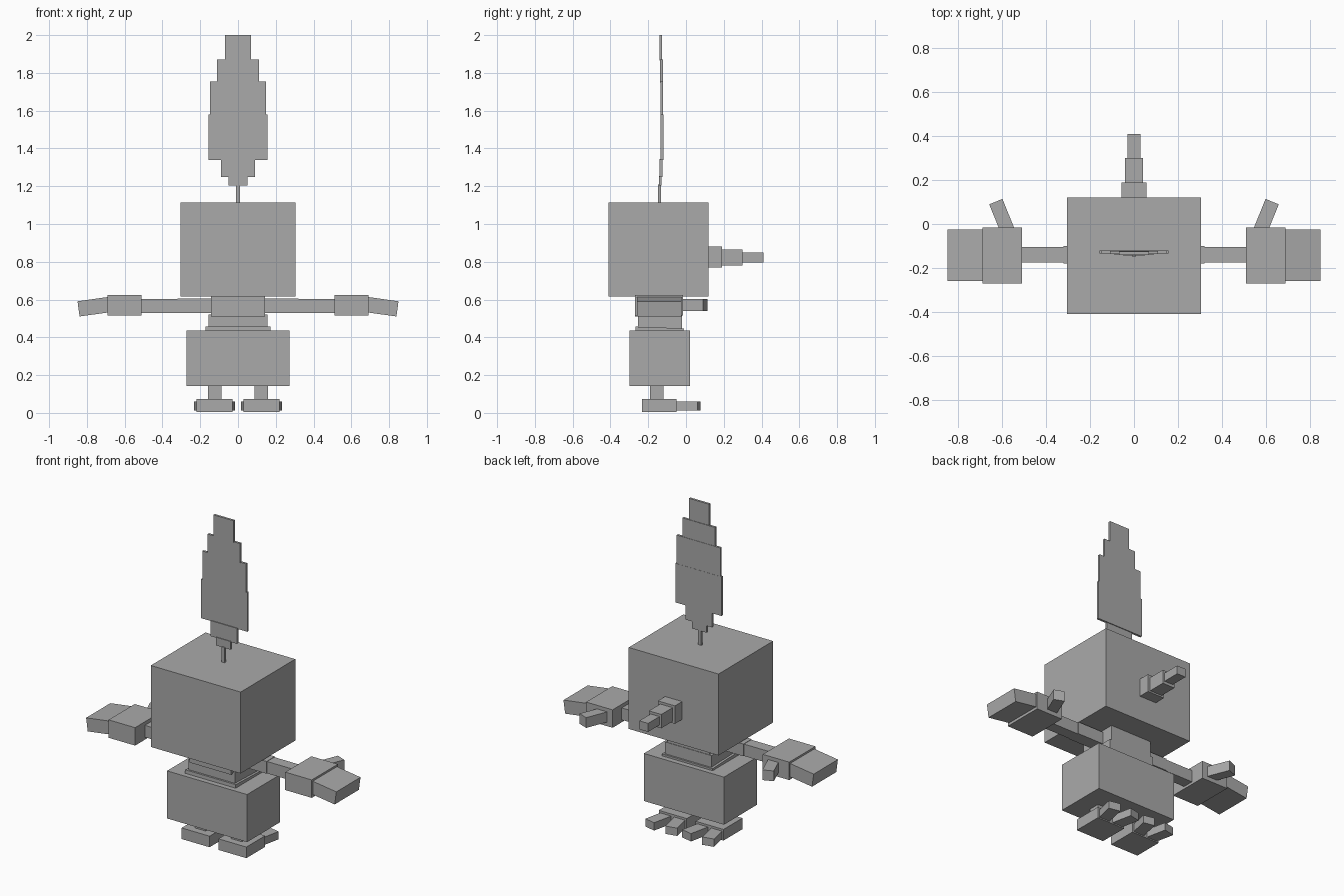
import bpy
import bmesh
from math import radians
from mathutils import Matrix, Vector

cube = bpy.data.objects.get("Cube")
if cube:
    bpy.data.objects.remove(cube, do_unlink=True)

grey = bpy.data.materials.new("plain grey")
grey.use_nodes = True
colour = (0.4, 0.4, 0.4, 1)
grey.diffuse_color = colour
grey.node_tree.nodes["Principled BSDF"].inputs["Base Color"].default_value = colour


def box(name, x, y, z, turn=0, axis="Z", mirror=False):
    """Box between (min, max) pairs, turned about its centre, optionally mirrored in x."""
    spans = (x, y, z)
    centre = Vector([(a + b) / 2 for a, b in spans])
    size = [b - a for a, b in spans]
    bm = bmesh.new()
    bmesh.ops.create_cube(bm, size=1)
    bm.transform(Matrix.Translation(centre)
                 @ Matrix.Rotation(radians(turn), 4, axis)
                 @ Matrix.Diagonal((*size, 1)))
    mesh = bpy.data.meshes.new(name)
    bm.to_mesh(mesh)
    bm.free()
    mesh.materials.append(grey)
    obj = bpy.data.objects.new(name, mesh)
    bpy.context.collection.objects.link(obj)
    if mirror:
        obj.modifiers.new("mirror", "MIRROR")
    return obj


def centred(name, half, y, z, turn=0):
    return box(name, (-half, half), y, z, turn, "X")


# Head and stepped nose
centred("head", 0.305, (-0.41, 0.12), (0.615, 1.115))
centred("nose_base", 0.058, (0.11, 0.19), (0.77, 0.88))
centred("nose_middle", 0.042, (0.18, 0.30), (0.78, 0.865))
centred("nose_tip", 0.03, (0.29, 0.41), (0.797, 0.849))

# Torso
centred("body", 0.272, (-0.30, 0.02), (0.143, 0.435))
centred("collar", 0.172, (-0.268, -0.012), (0.43, 0.452), -2)
centred("chest", 0.157, (-0.255, -0.022), (0.445, 0.52))
centred("shoulders", 0.142, (-0.27, -0.025), (0.51, 0.62))

# Arms, hands, fingers and thumbs
box("upper_arms", (0.13, 0.32), (-0.18, -0.1), (0.53, 0.605), mirror=True)
box("forearms", (0.31, 0.52), (-0.175, -0.105), (0.53, 0.603), mirror=True)
box("hands", (0.51, 0.69), (-0.27, -0.016), (0.515, 0.625), mirror=True)
box("fingers", (0.675, 0.845), (-0.26, -0.025), (0.522, 0.603), 8, "Y", mirror=True)
box("thumbs", (0.565, 0.63), (-0.06, 0.108), (0.54, 0.603), -22, mirror=True)

# Legs, feet and splayed toes
box("legs", (0.087, 0.16), (-0.19, -0.12), (0.06, 0.15), mirror=True)
box("feet", (0.03, 0.22), (-0.233, -0.05), (0.005, 0.073), mirror=True)
for side, x, turn in (("outer", 0.182, -12), ("inner", 0.068, 12)):
    toe = box(side + "_toes", (x - 0.036, x + 0.036), (-0.085, 0.07),
              (0.012, 0.06), turn, mirror=True)

# Tall stepped plume: half width, centre y, bottom, top
plume = (
    ("stem", 0.01, -0.14, 1.11, 1.21),
    ("low_step", 0.05, -0.136, 1.205, 1.255),
    ("second_step", 0.09, -0.132, 1.25, 1.345),
    ("broad", 0.157, -0.127, 1.34, 1.58),
    ("upper", 0.148, -0.128, 1.58, 1.755),
    ("high_step", 0.11, -0.13, 1.75, 1.87),
    ("tip", 0.068, -0.133, 1.865, 2.0),
)
for part, half, y, low, high in plume:
    centred("plume_" + part, half, (y - 0.007, y + 0.007), (low, high))
